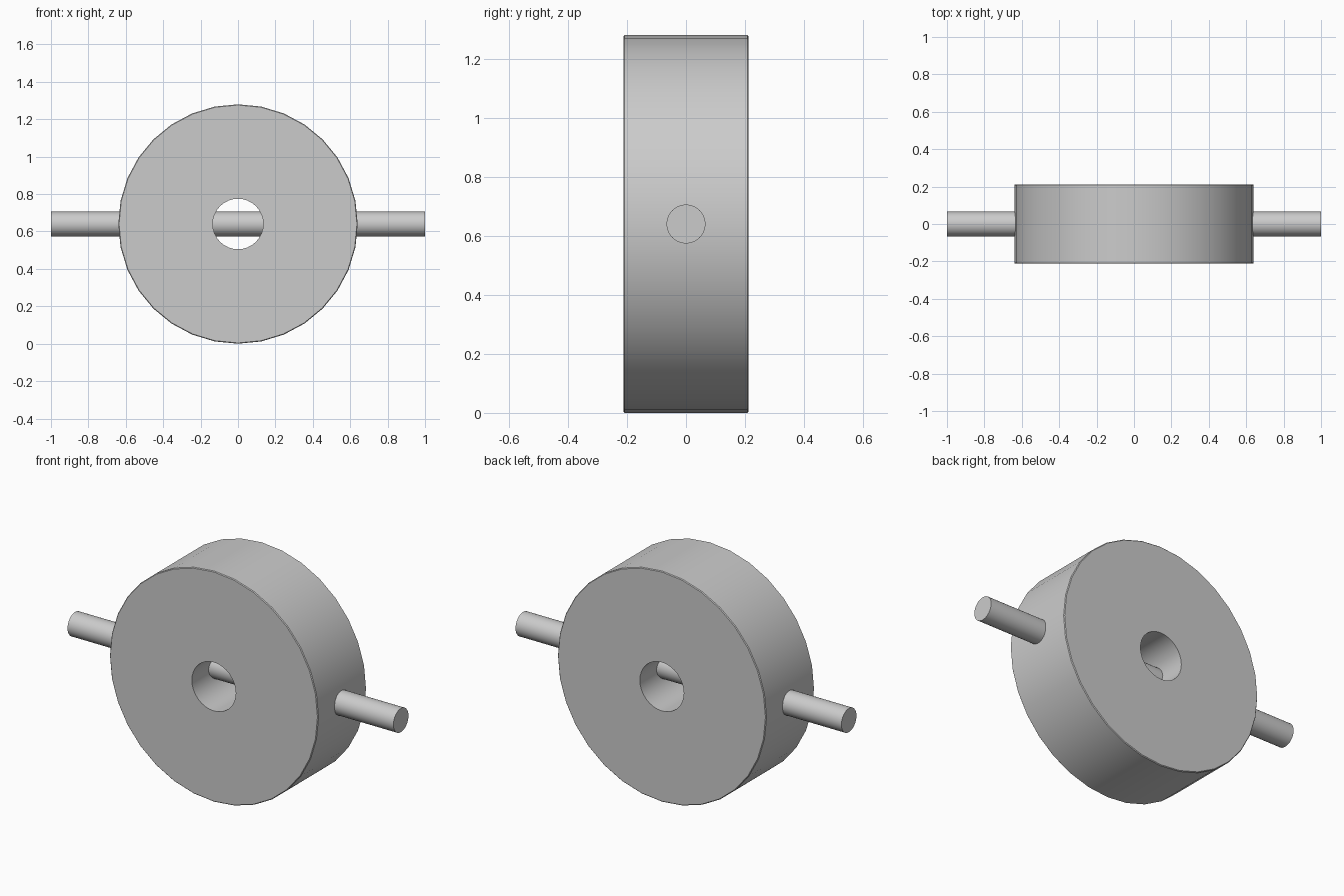
import bpy
import bmesh
import math
from mathutils import Vector

cube = bpy.data.objects.get("Cube")
if cube:
    bpy.data.objects.remove(cube, do_unlink=True)

RADIUS, BORE, HALF_WIDTH = 0.64, 0.135, 0.212
BEVEL = 0.004
ROD_RADIUS, ROD_LENGTH = 0.066, 2.0
SIDES = 32

grey = bpy.data.materials.new("plain grey")
grey.use_nodes = True
grey.diffuse_color = (0.6, 0.6, 0.6, 1)
grey.node_tree.nodes["Principled BSDF"].inputs["Base Color"].default_value = grey.diffuse_color


def finish(obj):
    obj.data.materials.append(grey)
    bpy.ops.object.select_all(action="DESELECT")
    obj.select_set(True)
    bpy.context.view_layer.objects.active = obj
    bpy.ops.object.shade_smooth_by_angle(angle=math.radians(30))


# Wheel: a bored disc, lathed around the y axis
profile = [
    (BORE, -HALF_WIDTH),
    (RADIUS - BEVEL, -HALF_WIDTH),
    (RADIUS, BEVEL - HALF_WIDTH),
    (RADIUS, HALF_WIDTH - BEVEL),
    (RADIUS - BEVEL, HALF_WIDTH),
    (BORE, HALF_WIDTH),
]
bm = bmesh.new()
verts = [bm.verts.new((r, y, 0)) for r, y in profile]
edges = [bm.edges.new((a, b)) for a, b in zip(verts, verts[1:] + verts[:1])]
bmesh.ops.spin(bm, geom=verts + edges, cent=Vector(), axis=Vector((0, 1, 0)),
               angle=math.tau, steps=SIDES)
bmesh.ops.remove_doubles(bm, verts=bm.verts, dist=0.0001)
bmesh.ops.recalc_face_normals(bm, faces=bm.faces)
mesh = bpy.data.meshes.new("wheel")
bm.to_mesh(mesh)
bm.free()
wheel = bpy.data.objects.new("wheel", mesh)
wheel.location.z = RADIUS
bpy.context.collection.objects.link(wheel)
finish(wheel)

# Cross rod: runs sideways through the wheel and its bore
bpy.ops.mesh.primitive_cylinder_add(vertices=SIDES, radius=ROD_RADIUS, depth=ROD_LENGTH,
                                    location=(0, 0, RADIUS), rotation=(0, math.pi / 2, 0))
rod = bpy.context.object
rod.name = "cross_rod"
finish(rod)
